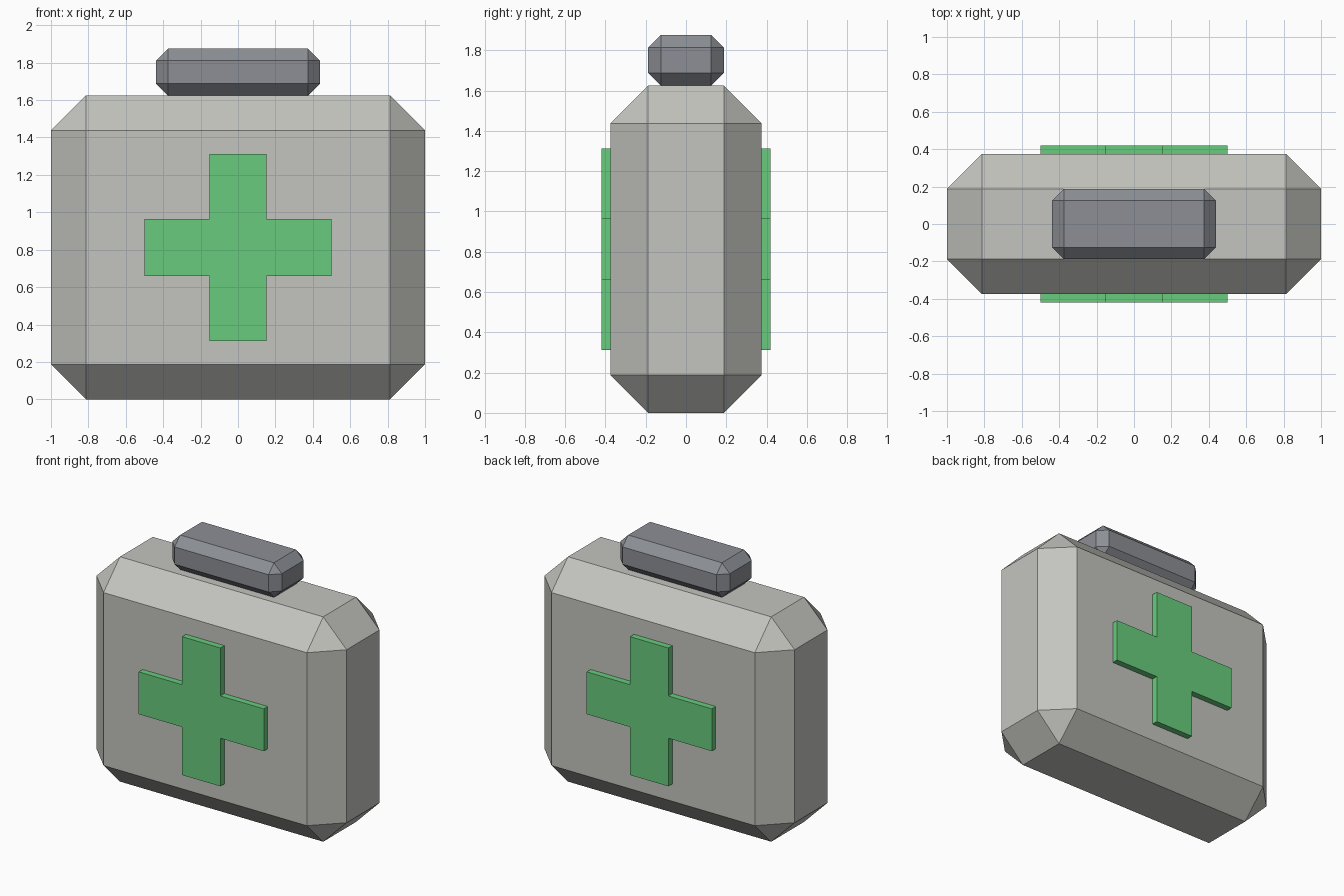
import bpy
import bmesh

if "Cube" in bpy.data.objects:
    bpy.data.objects.remove(bpy.data.objects["Cube"])


def material(name, rgb):
    """Flat colour from 0-255 sRGB values."""
    lin = [((c / 255 + 0.055) / 1.055) ** 2.4 for c in rgb]
    mat = bpy.data.materials.new(name)
    mat.diffuse_color = (*lin, 1.0)
    mat.use_nodes = True
    mat.node_tree.nodes["Principled BSDF"].inputs["Base Color"].default_value = mat.diffuse_color
    return mat


def add_object(name, bm, mat):
    bmesh.ops.recalc_face_normals(bm, faces=bm.faces)
    mesh = bpy.data.meshes.new(name)
    bm.to_mesh(mesh)
    bm.free()
    mesh.materials.append(mat)
    obj = bpy.data.objects.new(name, mesh)
    bpy.context.collection.objects.link(obj)
    return obj


def chamfered_box(name, size, z_bottom, chamfer, mat):
    bm = bmesh.new()
    bmesh.ops.create_cube(bm, size=1)
    bmesh.ops.scale(bm, vec=size, verts=bm.verts)
    bmesh.ops.translate(bm, vec=(0, 0, z_bottom + size[2] / 2), verts=bm.verts)
    bmesh.ops.bevel(bm, geom=bm.edges[:], offset=chamfer, segments=1,
                    affect='EDGES', profile=0.5)
    return add_object(name, bm, mat)


def cross_plate(name, y_inner, y_outer, mat):
    """Extruded plus-shaped outline, made by turning one corner four times."""
    reach, arm, z_mid = 0.5, 0.153, 0.8125
    outline = []
    x, z = 1, 0
    for _ in range(4):
        for along, side in ((reach, -arm), (reach, arm), (arm, arm)):
            outline.append((along * x - side * z, along * z + side * x))
        x, z = -z, x
    bm = bmesh.new()
    face = bm.faces.new([bm.verts.new((px, y_inner, z_mid + pz)) for px, pz in outline])
    result = bmesh.ops.extrude_face_region(bm, geom=[face], use_keep_orig=True)
    moved = [v for v in result["geom"] if isinstance(v, bmesh.types.BMVert)]
    bmesh.ops.translate(bm, vec=(0, y_outer - y_inner, 0), verts=moved)
    return add_object(name, bm, mat)


case_grey = material("case_light_grey", (196, 196, 191))
handle_grey = material("handle_grey", (140, 143, 149))
cross_green = material("cross_green", (104, 204, 125))

# Case and carrying handle
chamfered_box("case", (2.0, 0.75, 1.625), 0.0, 0.1875, case_grey)
chamfered_box("handle", (0.875, 0.375, 0.25), 1.625, 0.0625, handle_grey)

# Raised cross on both broad sides
for name, side in (("front_cross", -1), ("back_cross", 1)):
    cross_plate(name, side * 0.375, side * 0.42, cross_green)
